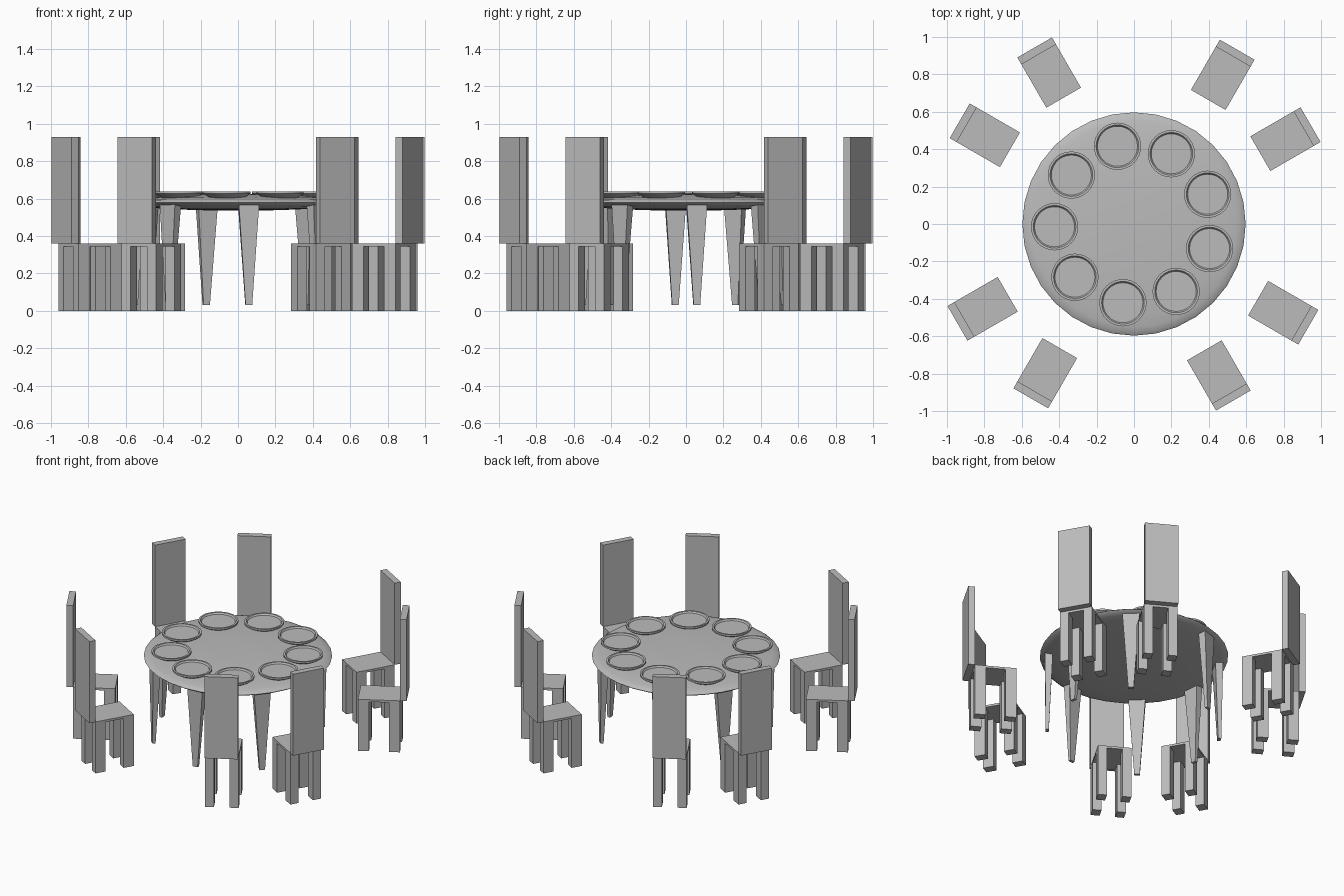
import bpy, bmesh
from math import radians, cos, sin, pi
from mathutils import Matrix, Vector

if "Cube" in bpy.data.objects:
    bpy.data.objects.remove(bpy.data.objects["Cube"])

grey = bpy.data.materials.new("plain grey")
grey.diffuse_color = (0.5, 0.5, 0.5, 1)
grey.use_nodes = True
grey.node_tree.nodes["Principled BSDF"].inputs["Base Color"].default_value = grey.diffuse_color


def finish(name, bm, smooth=False):
    bmesh.ops.recalc_face_normals(bm, faces=bm.faces)
    for f in bm.faces:
        f.smooth = smooth
    me = bpy.data.meshes.new(name)
    bm.to_mesh(me)
    bm.free()
    me.materials.append(grey)
    ob = bpy.data.objects.new(name, me)
    bpy.context.collection.objects.link(ob)
    if smooth:
        bpy.ops.object.select_all(action='DESELECT')
        ob.select_set(True)
        bpy.context.view_layer.objects.active = ob
        bpy.ops.object.shade_smooth_by_angle(angle=radians(40))
    return ob


def box(bm, lo, hi, turn):
    """Axis-aligned box between two corners, then turned about z."""
    lo, hi = Vector(lo), Vector(hi)
    m = turn @ Matrix.Translation((lo + hi) / 2) @ Matrix.Diagonal((*(hi - lo), 1))
    bmesh.ops.create_cube(bm, size=1, matrix=m)


# Table top: flattened sphere
bm = bmesh.new()
bmesh.ops.create_uvsphere(bm, u_segments=32, v_segments=16, radius=1,
                          matrix=Matrix.Translation((0, 0, 0.58))
                          @ Matrix.Diagonal((0.597, 0.597, 0.045, 1)))
finish("table_top", bm, True)

# Table legs: tapered blades around the rim
for a in (6, 48, 108, 151, 186, 228, 276, 321):
    bm = bmesh.new()
    box(bm, (0.515, -0.055, 0.03), (0.565, 0.055, 0.575), Matrix())
    for v in bm.verts:
        if v.co.z < 0.1:
            v.co.x = 0.55 + (v.co.x - 0.54) * 0.4
            v.co.y *= 0.32
    bm.transform(Matrix.Rotation(radians(a), 4, 'Z'))
    finish("table_leg", bm)

# Plates: lathed dish with a raised rim
profile = [(0.085, 0.600), (0.126, 0.626), (0.126, 0.638), (0.114, 0.638), (0.107, 0.628)]
N = 32
for i in range(9):
    a = radians(22 + 40 * i)
    cx, cy = 0.425 * cos(a), 0.425 * sin(a)
    bm = bmesh.new()
    rings = [[bm.verts.new((cx + r * cos(2 * pi * k / N), cy + r * sin(2 * pi * k / N), z))
              for k in range(N)] for r, z in profile]
    for r0, r1 in zip(rings, rings[1:]):
        for k in range(N):
            bm.faces.new((r0[k], r0[(k + 1) % N], r1[(k + 1) % N], r1[k]))
    bm.faces.new(rings[0])
    bm.faces.new(rings[-1])
    finish("plate", bm, True)

# Chairs: pairs 30 degrees apart on each quarter
U0, U1, U2 = 0.773, 1.04, 1.083      # seat front, seat rear, back rear
V0, V1 = -0.119, 0.095               # sides
LU, LV = 0.07, 0.057                 # leg section
for quarter in range(4):
    for base in (30, 60):
        turn = Matrix.Rotation(radians(base + 90 * quarter), 4, 'Z')
        bm = bmesh.new()
        box(bm, (U0, V0, 0.345), (U1, V1, 0.36), turn)
        finish("chair_seat", bm)
        bm = bmesh.new()
        box(bm, (U1, V0, 0.36), (U2, V1, 0.93), turn)
        finish("chair_back", bm)
        bm = bmesh.new()
        for u in (U0, U1 - LU):
            for v in (V0, V1 - LV):
                box(bm, (u, v, 0), (u + LU, v + LV, 0.345), turn)
        finish("chair_legs", bm)
